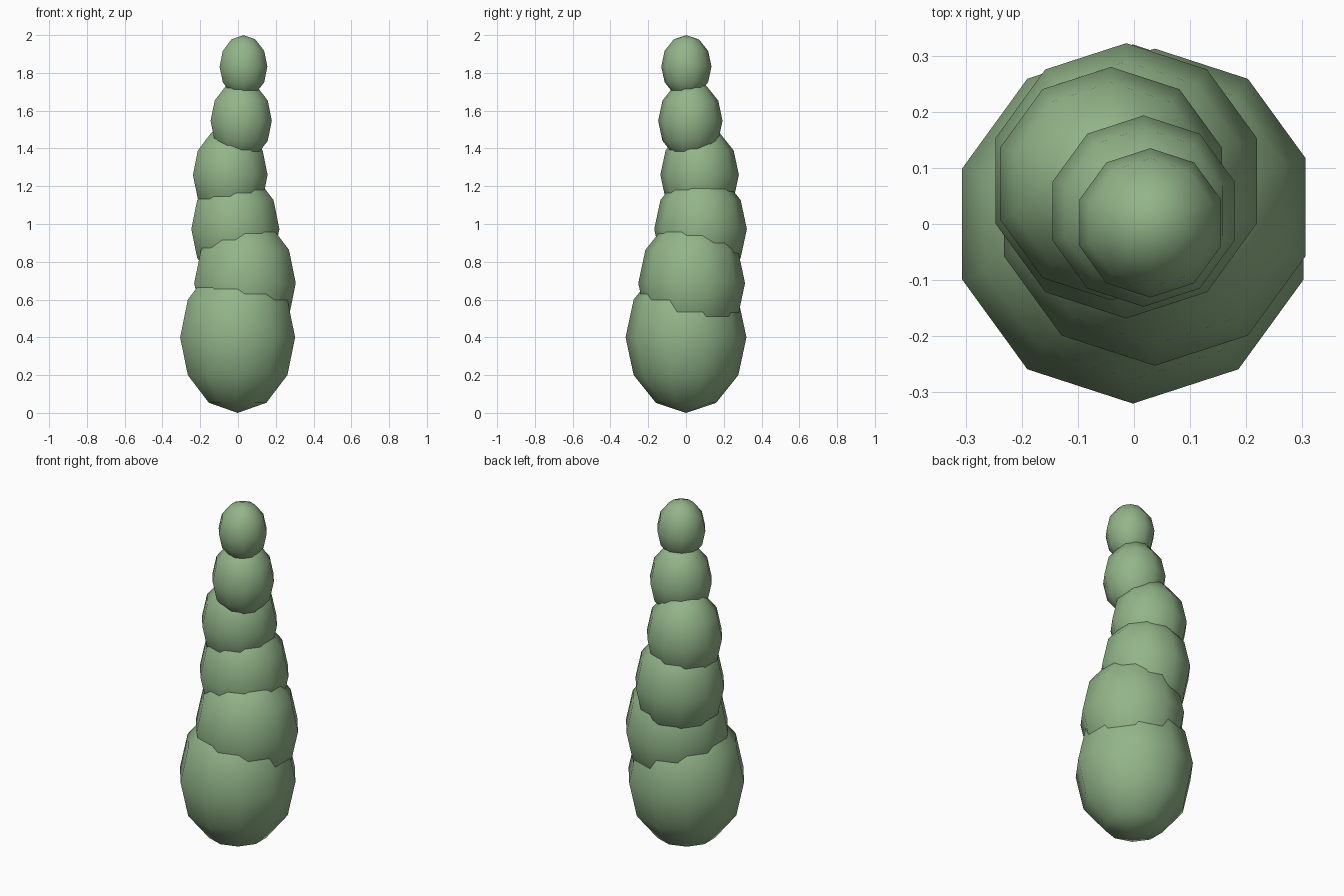
import bpy

if "Cube" in bpy.data.objects:
    bpy.data.objects.remove(bpy.data.objects["Cube"])

# soft green foliage
green = bpy.data.materials.new("foliage_green")
green.diffuse_color = (0.29, 0.46, 0.25, 1.0)
green.use_nodes = True
green.node_tree.nodes["Principled BSDF"].inputs["Base Color"].default_value = green.diffuse_color

# centre offsets (x, y) of the stacked lobes, bottom to top
offsets = [(-0.002, 0.0), (0.037, 0.03), (-0.014, 0.077),
           (-0.041, 0.072), (0.017, 0.023), (0.029, 0.002)]

# evenly spaced, evenly shrinking egg-shaped lobes
for i, (x, y) in enumerate(offsets):
    radius = 0.32 - 0.0374 * i
    bpy.ops.mesh.primitive_uv_sphere_add(
        segments=10, ring_count=6, radius=radius,
        location=(x, y, 0.4 + 0.2867 * i))
    lobe = bpy.context.object
    lobe.name = f"foliage_lobe_{i + 1}"
    lobe.scale.z = 1.25
    lobe.data.materials.append(green)
    bpy.ops.object.shade_smooth()
